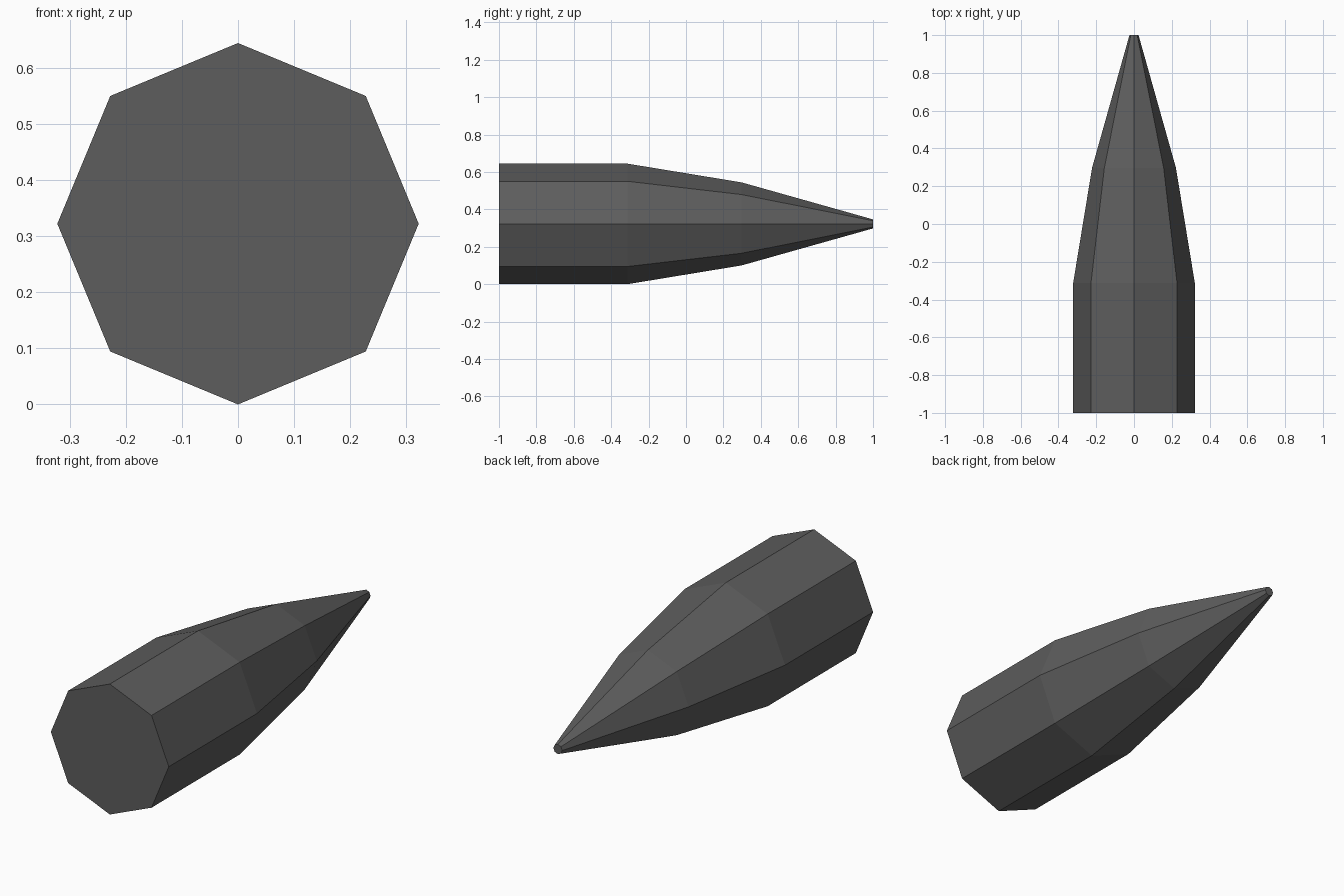
import bpy, bmesh, math

if "Cube" in bpy.data.objects:
    bpy.data.objects.remove(bpy.data.objects["Cube"])

SIDES = 8
AXIS_Z = 0.322
# (y, radius) from the flat base to the tip
PROFILE = [(-1.0, 0.322), (-0.312, 0.322), (0.297, 0.222), (1.0, 0.024)]

# single dark grey material
grey = bpy.data.materials.new("dark grey")
grey.diffuse_color = (0.11, 0.11, 0.11, 1.0)
grey.use_nodes = True
grey.node_tree.nodes["Principled BSDF"].inputs["Base Color"].default_value = grey.diffuse_color

# tapered octagonal body, one ring per profile point
bm = bmesh.new()
rings = []
for y, r in PROFILE:
    rings.append([bm.verts.new((r * math.cos(2 * math.pi * i / SIDES), y,
                                AXIS_Z + r * math.sin(2 * math.pi * i / SIDES)))
                  for i in range(SIDES)])
for a, b in zip(rings, rings[1:]):
    for i in range(SIDES):
        j = (i + 1) % SIDES
        bm.faces.new((a[i], a[j], b[j], b[i]))

# flat base and tip caps
bm.faces.new(rings[0])
bm.faces.new(rings[-1])
bmesh.ops.recalc_face_normals(bm, faces=bm.faces)

mesh = bpy.data.meshes.new("tapered_body")
bm.to_mesh(mesh)
bm.free()
mesh.materials.append(grey)
body = bpy.data.objects.new("tapered_body", mesh)
bpy.context.collection.objects.link(body)
